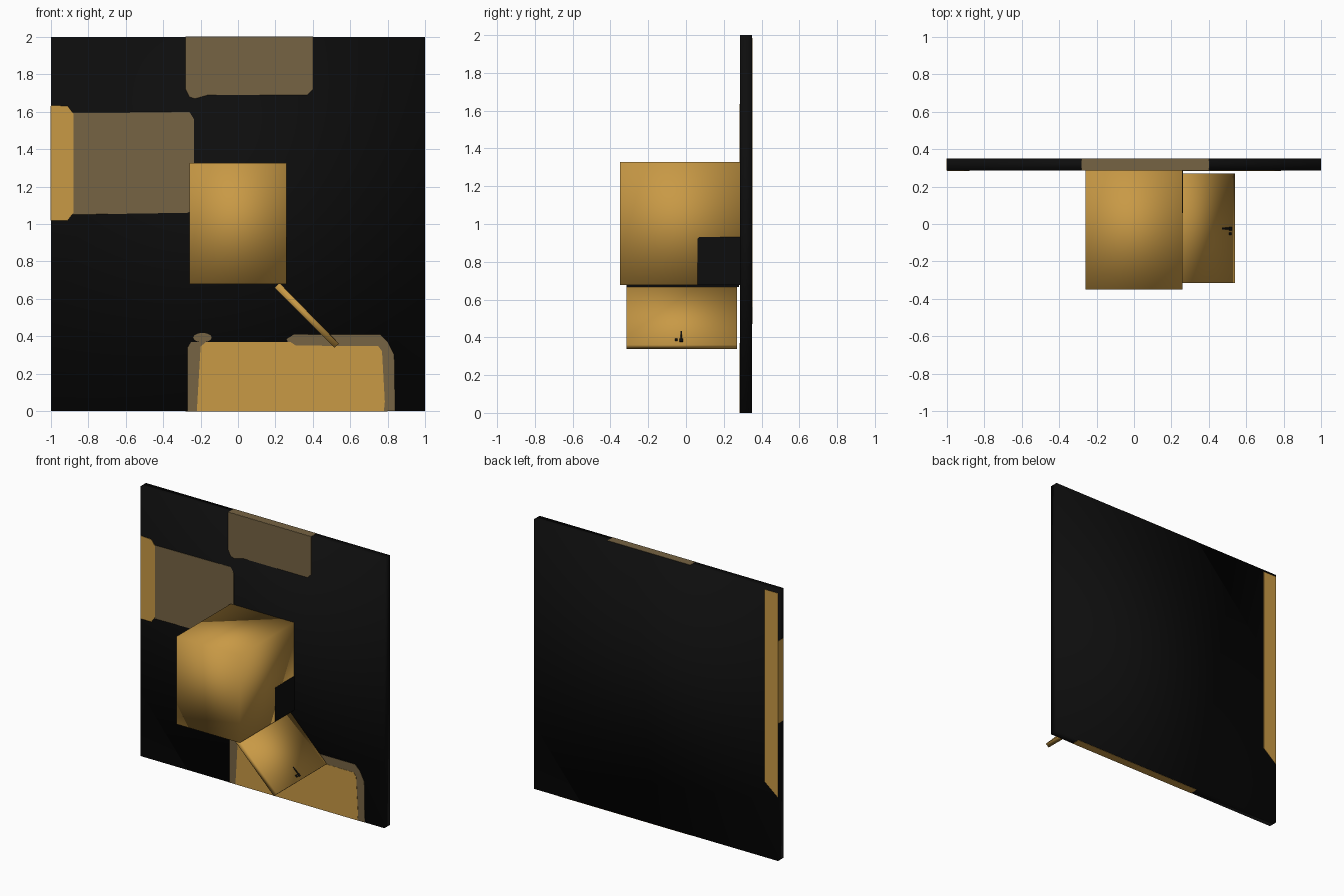
import bpy, bmesh, math
from mathutils import Vector

if "Cube" in bpy.data.objects:
    bpy.data.objects.remove(bpy.data.objects["Cube"])


def material(name, rgb):
    m = bpy.data.materials.new(name)
    m.diffuse_color = (*rgb, 1)
    m.use_nodes = True
    m.node_tree.nodes["Principled BSDF"].inputs["Base Color"].default_value = m.diffuse_color
    return m


GOLD = material("gold", (0.58, 0.32, 0.06))
TAN = material("dull_tan", (0.18, 0.125, 0.056))
BLACK = material("black", (0.004, 0.004, 0.004))
T = 0.0015  # thickness of painted plates


def prism(name, pts, axis, lo, hi, mat, smooth=False):
    """Extrude a 2D outline along an axis (0 = x, 1 = y, 2 = z)."""
    def place(p, d):
        v = list(p)
        v.insert(axis, d)
        return Vector(v)
    bm = bmesh.new()
    a = [bm.verts.new(place(p, lo)) for p in pts]
    b = [bm.verts.new(place(p, hi)) for p in pts]
    n = len(pts)
    bm.faces.new(a)
    bm.faces.new(b)
    for i in range(n):
        bm.faces.new((a[i], a[(i + 1) % n], b[(i + 1) % n], b[i]))
    bmesh.ops.recalc_face_normals(bm, faces=bm.faces)
    for f in bm.faces:
        f.smooth = smooth
    me = bpy.data.meshes.new(name)
    bm.to_mesh(me)
    bm.free()
    me.materials.append(mat)
    ob = bpy.data.objects.new(name, me)
    bpy.context.collection.objects.link(ob)
    return ob


def rect(x0, x1, y0, y1):
    return [(x0, y0), (x1, y0), (x1, y1), (x0, y1)]


# Back panel
Y0, Y1 = 0.287, 0.35
prism("back_panel", rect(-1, 1, 0, 2), 1, Y0, Y1, BLACK, True)


def front_patch(name, pts, mat, layer=1):
    prism(name, pts, 1, Y0 - T * layer, Y0, mat)


# Painted patches on the front of the panel
front_patch("top_patch", [(-0.28, 2), (-0.28, 1.72), (-0.26, 1.68), (-0.23, 1.67), (-0.16, 1.69),
                          (0.37, 1.69), (0.4, 1.72), (0.4, 2)], TAN)
front_patch("left_patch", [(-0.89, 1.05), (-0.27, 1.06), (-0.235, 1.08), (-0.235, 1.56),
                           (-0.26, 1.6), (-0.89, 1.595)], TAN)
front_patch("left_edge_patch", [(-1, 1.02), (-0.91, 1.02), (-0.88, 1.06), (-0.88, 1.59),
                                (-0.91, 1.63), (-1, 1.635)], GOLD, 2)
front_patch("bottom_border_left", [(-0.27, 0), (-0.2, 0), (-0.17, 0.37), (-0.25, 0.37), (-0.27, 0.34)], TAN)
front_patch("bottom_border_right", [(0.7, 0), (0.84, 0), (0.835, 0.3), (0.8, 0.37), (0.76, 0.41),
                                    (0.3, 0.41), (0.26, 0.385), (0.27, 0.36), (0.3, 0.34), (0.7, 0.34)], TAN)
front_patch("bottom_blob", [(-0.19 + 0.05 * math.cos(i * math.pi / 6), 0.393 + 0.025 * math.sin(i * math.pi / 6))
                            for i in range(12)], TAN)
front_patch("bottom_patch", [(-0.22, 0), (0.78, 0), (0.785, 0.05), (0.77, 0.32), (0.75, 0.347), (0.31, 0.35),
                             (0.28, 0.37), (-0.17, 0.37), (-0.2, 0.345)], GOLD, 2)

# Patches wrapping onto the panel edges and back
prism("top_edge_patch", rect(-0.28, 0.4, Y0, Y1), 2, 2, 2 + T, TAN)
prism("bottom_edge_patch", rect(-0.28, 0.8, Y0, Y1), 2, -T, 0, GOLD)
prism("side_edge_patch", rect(Y0, Y1, 1.02, 1.63), 0, -1 - T, -1, GOLD)
prism("back_strip", [(-1, 0.47), (-0.89, 0.56), (-0.89, 1.985), (-1, 1.985)], 1, Y1, Y1 + T, GOLD)

# Hollow box, open underneath
box = prism("box", rect(-0.26, 0.26, -0.35, Y0), 2, 0.678, 1.327, GOLD, True)
bm = bmesh.new()
bm.from_mesh(box.data)
bottom = [f for f in bm.faces if f.normal.z < -0.9]
bmesh.ops.delete(bm, geom=bottom, context='FACES_ONLY')
bm.to_mesh(box.data)
bm.free()
wall = box.modifiers.new("wall", 'SOLIDIFY')
wall.thickness = 0.03
wall.offset = -1
prism("box_side_patch", [(0.06, 0.678), (Y0, 0.678), (Y0, 0.93), (0.07, 0.93), (0.06, 0.92)],
      0, 0.26, 0.26 + T, BLACK)

# Hinged flap hanging open below the box
A, B, C, D = (0.195, 0.66), (0.222, 0.685), (0.54, 0.36), (0.515, 0.338)
prism("flap", [A, B, C, D], 1, -0.315, 0.27, GOLD, True)
top0, top1 = Vector(B), Vector(C)
out = Vector((0.71, 0.70)) * T


def flap_mark(name, t0, t1, y0, y1):
    p, q = top0.lerp(top1, t0), top0.lerp(top1, t1)
    prism(name, [p, q, q + out, p + out], 1, y0, y1, BLACK)


flap_mark("flap_hinge_strip", 0, 0.06, -0.315, 0.28)
flap_mark("flap_latch_bar", 0.78, 0.95, -0.03, -0.02)
flap_mark("flap_latch_head", 0.9, 0.95, -0.035, -0.015)
flap_mark("flap_latch_dot", 0.9, 0.94, -0.058, -0.045)
